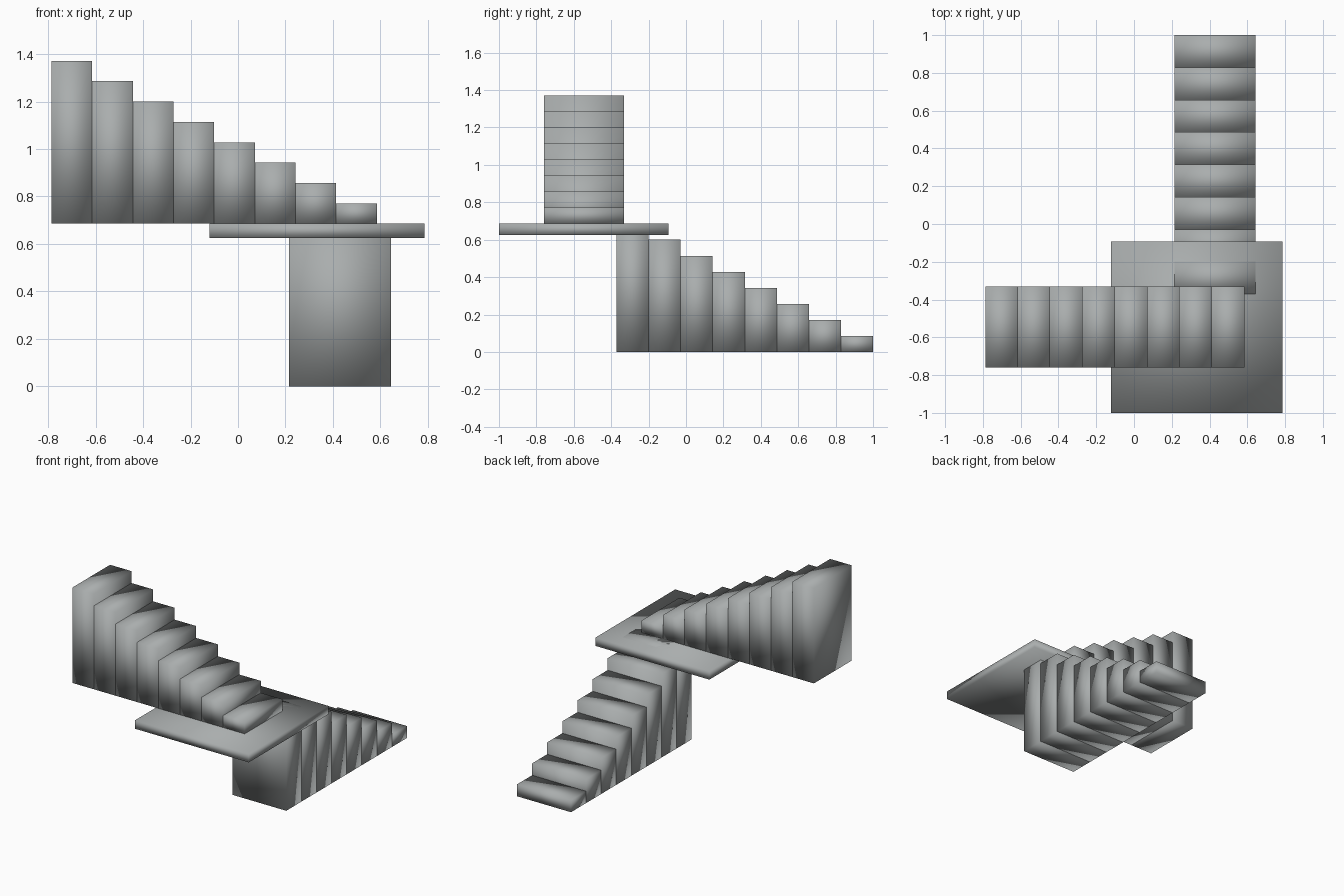
import bpy
import bmesh
from mathutils import Vector

default = bpy.data.objects.get("Cube")
if default:
    bpy.data.objects.remove(default, do_unlink=True)

STEPS = 8
RISE = 0.0857
RUN = 0.1714
LANDING_TOP = STEPS * RISE

# Single stone colour
stone = bpy.data.materials.new("grey stone")
stone.use_nodes = True
colour = (0.40, 0.42, 0.42, 1)
stone.diffuse_color = colour
stone.node_tree.nodes["Principled BSDF"].inputs["Base Color"].default_value = colour


def box(name, low, high):
    """Softly shaded block between two opposite corners."""
    low, high = Vector(low), Vector(high)
    bm = bmesh.new()
    bmesh.ops.create_cube(bm, size=1)
    bmesh.ops.scale(bm, vec=high - low, verts=bm.verts)
    bmesh.ops.translate(bm, vec=(low + high) / 2, verts=bm.verts)
    for face in bm.faces:
        face.smooth = True
    mesh = bpy.data.meshes.new(name)
    bm.to_mesh(mesh)
    bm.free()
    mesh.materials.append(stone)
    obj = bpy.data.objects.new(name, mesh)
    bpy.context.collection.objects.link(obj)
    return obj


# Lower flight climbs from the back towards the front
for i in range(STEPS):
    back = 1 - i * RUN
    box(f"lower_step_{i + 1}", (0.215, back - RUN, 0), (0.644, back, (i + 1) * RISE))

# Square landing slab
box("landing", (-0.121, -1, 0.626), (0.786, -0.093, LANDING_TOP))

# Upper flight turns and climbs towards the right side
for i in range(STEPS):
    start = 0.585 - i * RUN
    box(f"upper_step_{i + 1}", (start - RUN, -0.76, LANDING_TOP),
        (start, -0.331, LANDING_TOP + (i + 1) * RISE))
